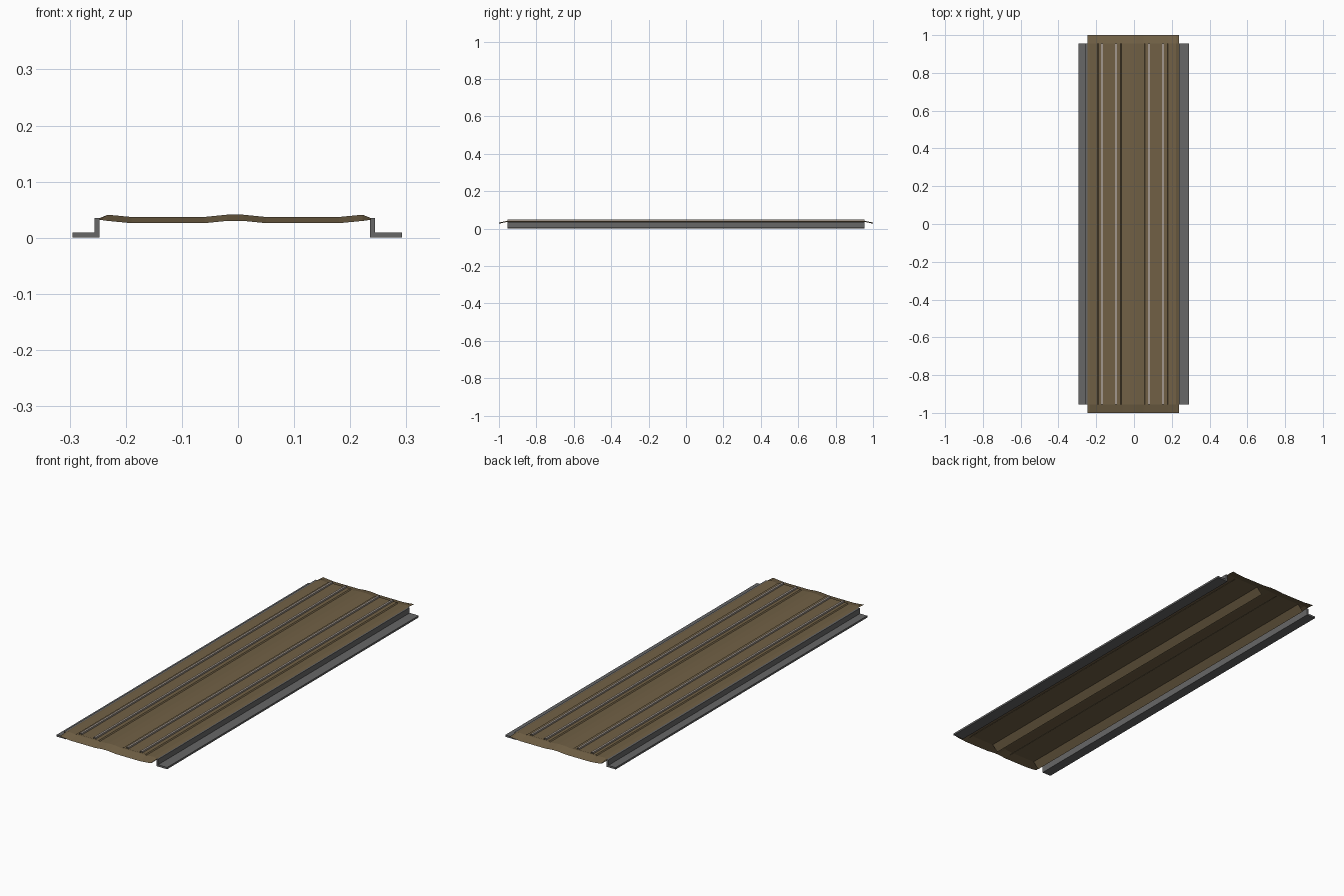
import bpy, bmesh

if "Cube" in bpy.data.objects:
    bpy.data.objects.remove(bpy.data.objects["Cube"])


def material(name, rgb):
    m = bpy.data.materials.new(name)
    m.diffuse_color = (*rgb, 1)
    m.use_nodes = True
    m.node_tree.nodes["Principled BSDF"].inputs["Base Color"].default_value = m.diffuse_color
    return m


BROWN = material("earth brown", (0.165, 0.118, 0.06))
GREY = material("steel grey", (0.135, 0.135, 0.135))
RAIL = material("worn rail", (0.36, 0.31, 0.27))
L = 0.955  # half length of the straight parts


def sheet(name, rows, mat, closed=False, caps=False):
    """Loft a cross-section through rows of (y, [(x, z), ...])."""
    bm = bmesh.new()
    rings = [[bm.verts.new((x, y, z)) for x, z in prof] for y, prof in rows]
    n = len(rings[0])
    for a, b in zip(rings, rings[1:]):
        for i in range(n if closed else n - 1):
            j = (i + 1) % n
            bm.faces.new((a[i], a[j], b[j], b[i]))
    if caps:
        bm.faces.new(rings[0])
        bm.faces.new(rings[-1][::-1])
        bmesh.ops.recalc_face_normals(bm, faces=bm.faces)
    me = bpy.data.meshes.new(name)
    bm.to_mesh(me)
    bm.free()
    me.materials.append(mat)
    ob = bpy.data.objects.new(name, me)
    bpy.context.collection.objects.link(ob)
    return ob


# Deck sheet, gently ridged across, with drooping ends
deck = [(-0.247, 0.035), (-0.232, 0.041), (-0.19, 0.037), (-0.06, 0.037),
        (-0.02, 0.041), (0.01, 0.041), (0.05, 0.037), (0.18, 0.037),
        (0.222, 0.041), (0.237, 0.035)]
end = [(x, z - (0.003 if i in (0, 9) else 0.011)) for i, (x, z) in enumerate(deck)]
sheet("deck", [(-1, end), (-L, deck), (L, deck), (1, end)], BROWN)

# Z-shaped side girders
for side, web, name in ((-1, -0.247, "left_girder"), (1, 0.235, "right_girder")):
    prof = [(0, 0), (0.057, 0), (0.057, 0.009), (0.009, 0.009), (0.009, 0.035), (0, 0.035)]
    if side < 0:
        prof = [(x * 0.84 if x > 0.05 else x, z) for x, z in prof]
    prof = [(web + side * x, z) for x, z in prof]
    sheet(name, [(-L, prof), (L, prof)], GREY, closed=True, caps=True)

# Two track beds with sloping sides, each carrying two rails
for k, (cx, rails) in enumerate(((-0.13, (-0.169, -0.095)), (0.118, (0.08, 0.153)))):
    bed = [(cx - 0.091, 0.008), (cx - 0.059, 0.0415), (cx + 0.059, 0.0415), (cx + 0.091, 0.008)]
    sheet(f"track_bed_{k}", [(-L, bed), (L, bed)], BROWN)
    for j, x in enumerate(rails):
        w = 0.005
        rail = [(x - w, 0.0415), (x - w, 0.049), (x + w, 0.049), (x + w, 0.0415)]
        sheet(f"rail_{k}_{j}", [(-L, rail), (L, rail)], RAIL)
